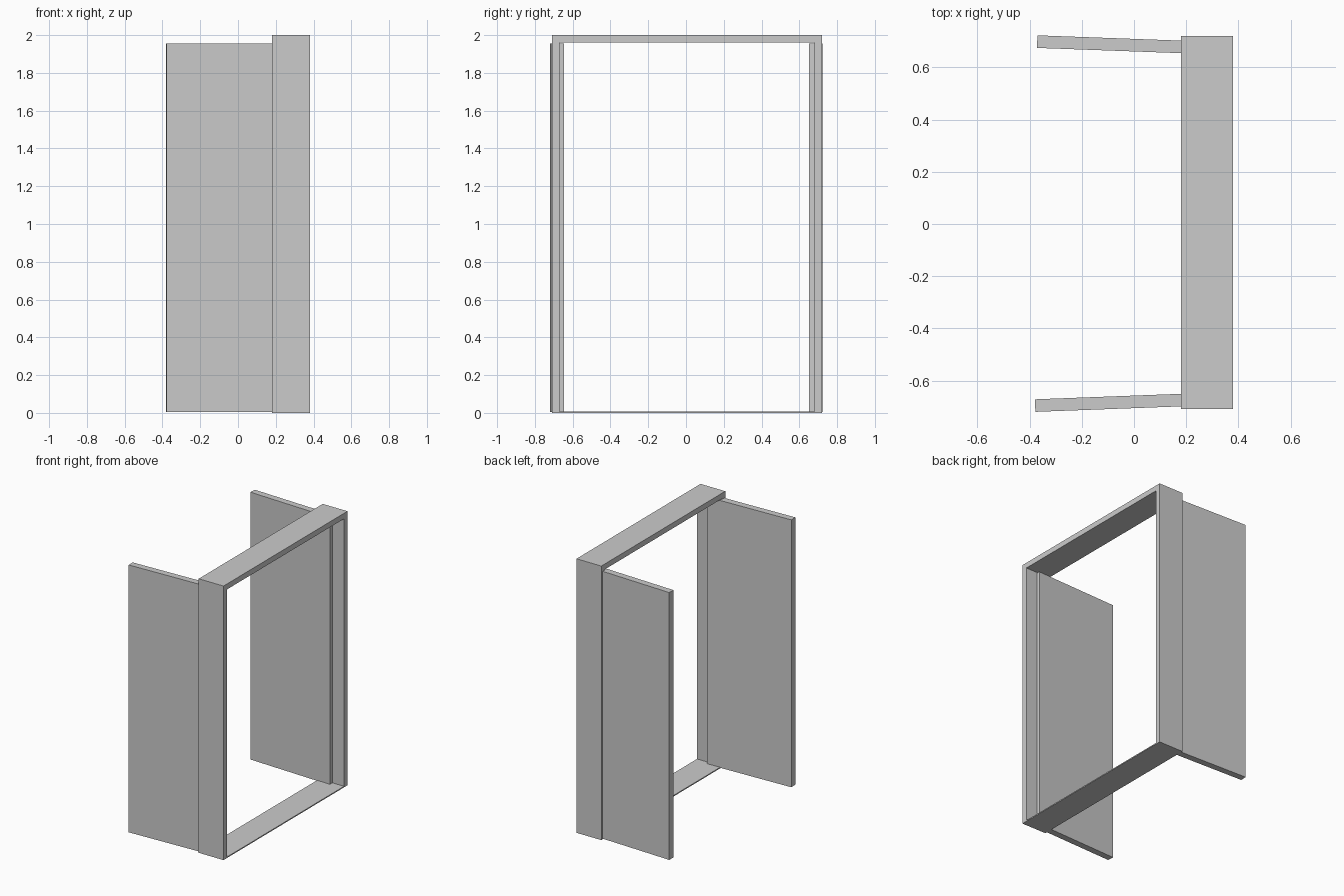
import bpy

if "Cube" in bpy.data.objects:
    bpy.data.objects.remove(bpy.data.objects["Cube"])


def mesh_object(name, verts, faces):
    mesh = bpy.data.meshes.new(name)
    mesh.from_pydata(verts, [], faces)
    mesh.update()
    obj = bpy.data.objects.new(name, mesh)
    bpy.context.collection.objects.link(obj)
    return obj


def rect(a0, a1, b0, b1):
    return [(a0, b0), (a1, b0), (a1, b1), (a0, b1)]


# Door frame: rectangular ring in the y-z plane, extruded along x
X0, X1 = 0.18, 0.38
outer = rect(-0.71, 0.72, 0.0, 2.0)
inner = rect(-0.67, 0.68, 0.008, 1.96)
verts = [(x, y, z) for x in (X1, X0) for y, z in outer + inner]
faces = []
for i in range(4):
    j = (i + 1) % 4
    faces += [
        (i, j, j + 4, i + 4),              # front ring
        (i + 8, i + 12, j + 12, j + 8),    # back ring
        (i, i + 8, j + 8, j),              # outside
        (i + 4, j + 4, j + 12, i + 12),    # inside
    ]
mesh_object("door_frame", verts, faces)


# Open door leaves: slightly splayed slabs, hinged inside the jambs
def leaf(name, plan, z0=0.004, z1=1.955):
    v = [(x, y, z) for z in (z0, z1) for x, y in plan]
    f = [(3, 2, 1, 0), (4, 5, 6, 7)]
    f += [(i, (i + 1) % 4, (i + 1) % 4 + 4, i + 4) for i in range(4)]
    mesh_object(name, v, f)


leaf("left_door", [(-0.378, -0.72), (0.287, -0.695), (0.285, -0.647), (-0.38, -0.672)])
leaf("right_door", [(-0.372, 0.675), (0.285, 0.651), (0.287, 0.699), (-0.37, 0.723)])
